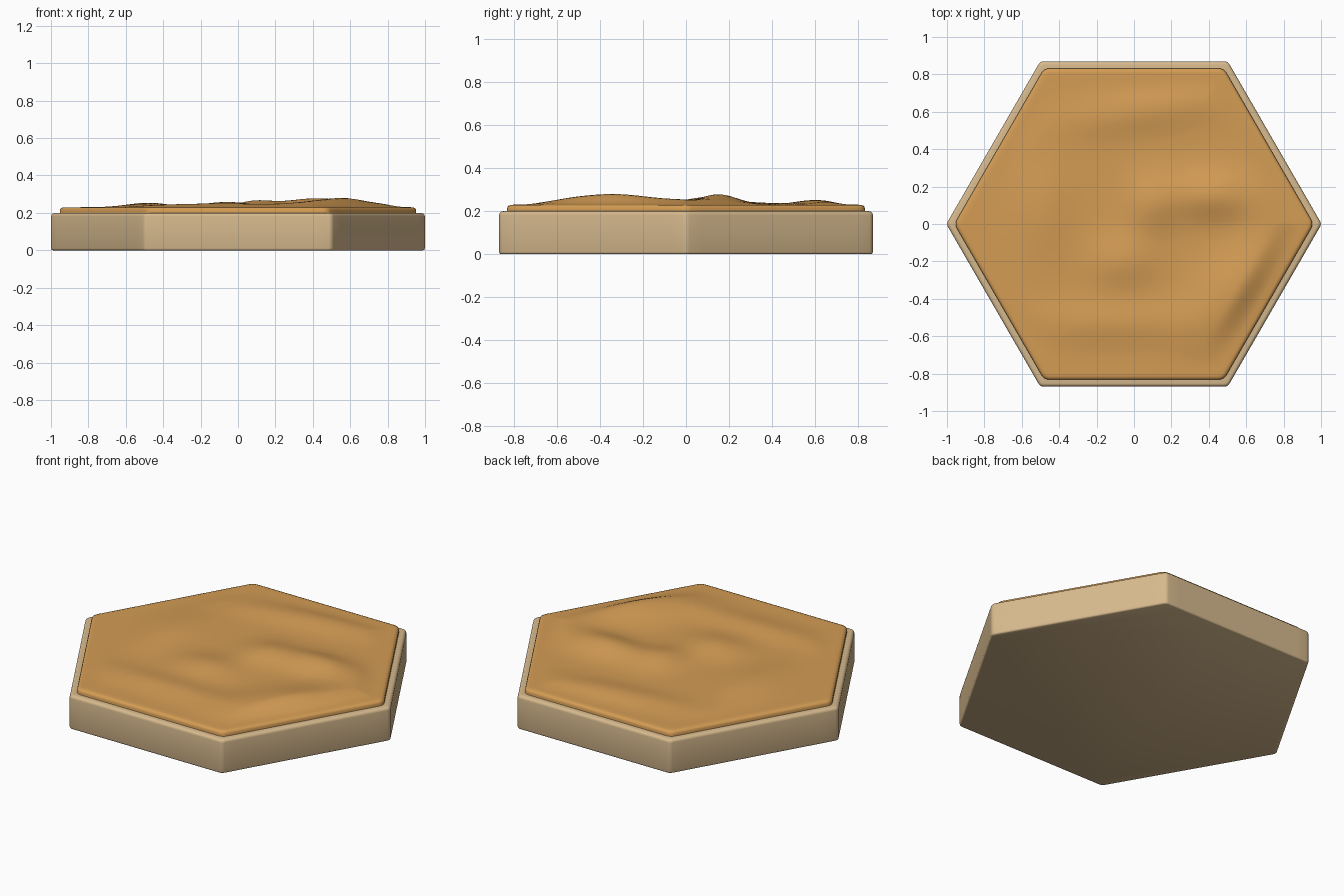
import bpy, bmesh, math
from mathutils import Vector

if "Cube" in bpy.data.objects:
    bpy.data.objects.remove(bpy.data.objects["Cube"])


def material(name, rgb):
    m = bpy.data.materials.new(name)
    m.diffuse_color = (*rgb, 1)
    m.use_nodes = True
    m.node_tree.nodes["Principled BSDF"].inputs["Base Color"].default_value = m.diffuse_color
    return m


def hex_outline(apothem, r, per_side=14, arc=4):
    """Hexagon with points on +-x and rounded corners."""
    pts = []
    core = (apothem - r) / math.cos(math.pi / 6)
    for k in range(6):
        a = math.radians(60 * k)
        c = Vector((core * math.cos(a), core * math.sin(a)))
        for i in range(arc + 1):
            b = a + math.radians(-30 + 60 * i / arc)
            pts.append(c + r * Vector((math.cos(b), math.sin(b))))
        a2 = a + math.radians(60)
        n = a + math.radians(30)
        c2 = core * Vector((math.cos(a2), math.sin(a2)))
        off = r * Vector((math.cos(n), math.sin(n)))
        for i in range(1, per_side):
            pts.append(c.lerp(c2, i / per_side) + off)
    return pts


def lofted_hex(name, profile, r, mat, height=None):
    """Stack outlines at (apothem, z); close the bottom and fan the top."""
    bm = bmesh.new()
    base = profile[0][0]
    outline = hex_outline(max(p[0] for p in profile), r)
    biggest = max(p[0] for p in profile)
    rings = []
    for ap, z in profile:
        ring = []
        for p in outline:
            q = p * (ap / biggest)
            dz = height(q.x, q.y) if height and z > 0.229 else 0
            ring.append(bm.verts.new((q.x, q.y, z + dz)))
        rings.append(ring)
    n = len(outline)
    for lo, hi in zip(rings, rings[1:]):
        for i in range(n):
            j = (i + 1) % n
            bm.faces.new((lo[i], lo[j], hi[j], hi[i]))
    bm.faces.new(rings[0][::-1])
    z = profile[-1][1] + (height(0, 0) if height else 0)
    top = bm.verts.new((0, 0, z))
    for i in range(n):
        bm.faces.new((rings[-1][i], rings[-1][(i + 1) % n], top))
    me = bpy.data.meshes.new(name)
    bm.to_mesh(me)
    bm.free()
    me.materials.append(mat)
    ob = bpy.data.objects.new(name, me)
    bpy.context.collection.objects.link(ob)
    bpy.ops.object.select_all(action='DESELECT')
    ob.select_set(True)
    bpy.context.view_layer.objects.active = ob
    bpy.ops.object.shade_smooth_by_angle(angle=math.radians(50))
    return ob


# Dunes: x, y, height, length, width, heading in degrees
DUNES = [
    (0.57, -0.34, 0.050, 0.22, 0.13, 50),
    (0.42, 0.15, 0.048, 0.17, 0.09, 0),
    (0.09, 0.10, 0.030, 0.09, 0.11, 0),
    (-0.06, -0.20, 0.028, 0.13, 0.10, 0),
    (-0.48, 0.08, 0.024, 0.11, 0.20, 0),
    (0.05, 0.60, 0.022, 0.32, 0.08, 8),
    (-0.10, -0.53, 0.020, 0.35, 0.08, 0),
    (0.70, 0.02, 0.012, 0.10, 0.12, 0),
]


def dune_height(x, y):
    h = 0
    for cx, cy, a, l, w, deg in DUNES:
        t = math.radians(deg)
        dx, dy = x - cx, y - cy
        u = dx * math.cos(t) + dy * math.sin(t)
        v = dy * math.cos(t) - dx * math.sin(t)
        h += a * math.exp(-0.5 * ((u / l) ** 2 + (v / w) ** 2))
    # flatten towards the tile edge
    ap = max(abs(x * math.cos(math.radians(k)) + y * math.sin(math.radians(k)))
             for k in (30, 90, 150))
    f = min(1, max(0, (0.81 - ap) / 0.16))
    return h * f * f * (3 - 2 * f)


stone = material("pale_tan", (0.68, 0.49, 0.27))
sand = material("golden_sand", (0.66, 0.335, 0.09))

# Hexagonal tile base with softened rims
A = 0.869
base_profile = [(A - 0.008, 0), (A - 0.002, 0.003), (A, 0.010), (A, 0.182)]
for i in range(1, 5):
    b = math.radians(90 * i / 4)
    base_profile.append((A - 0.018 * (1 - math.cos(b)), 0.182 + 0.018 * math.sin(b)))
base_profile.append((0.80, 0.2))
lofted_hex("tile_base", base_profile, 0.03, stone)

# Sand layer with rolling dunes
S = 0.832
sand_profile = [(S, 0.19), (S, 0.214), (S - 0.004, 0.224), (S - 0.014, 0.2285)]
sand_profile += [(0.81 * (1 - i / 36), 0.23) for i in range(36)]
lofted_hex("sand_surface", sand_profile, 0.05, sand, dune_height)
